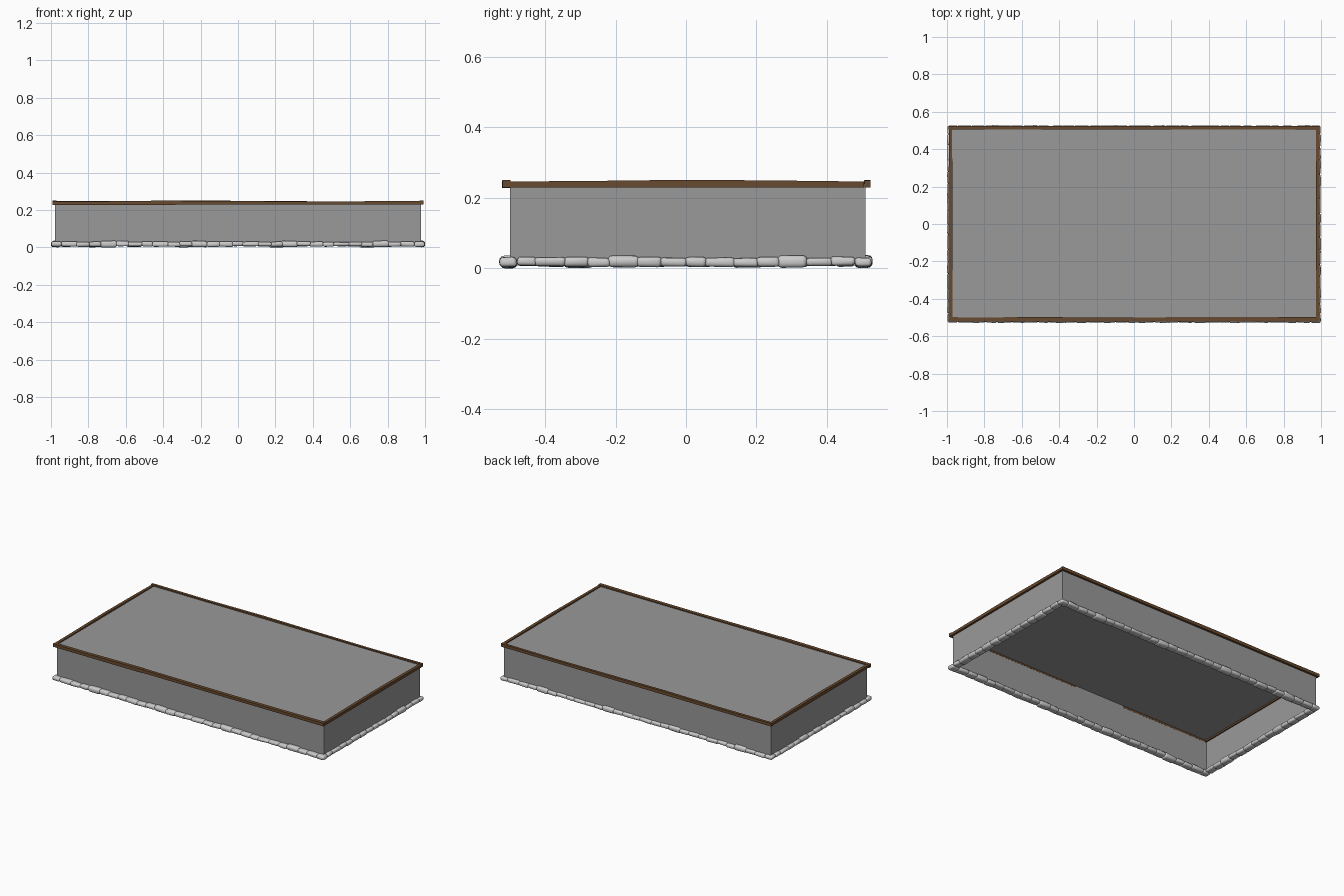
import bpy, bmesh, math, random
from mathutils import Matrix, Vector

if "Cube" in bpy.data.objects:
    bpy.data.objects.remove(bpy.data.objects["Cube"])

random.seed(4)
WX, Y0, Y1, TOP = 0.979, -0.499, 0.510, 0.240


def material(name, rgb):
    m = bpy.data.materials.new(name)
    m.diffuse_color = (*rgb, 1)
    m.use_nodes = True
    m.node_tree.nodes["Principled BSDF"].inputs["Base Color"].default_value = m.diffuse_color
    return m


wood = material("wood", (0.14, 0.068, 0.028))
dark_grey = material("dark_grey", (0.32, 0.32, 0.32))


def finish(bm, name, mat=None, smooth=False):
    me = bpy.data.meshes.new(name)
    bmesh.ops.recalc_face_normals(bm, faces=bm.faces)
    bm.to_mesh(me)
    bm.free()
    ob = bpy.data.objects.new(name, me)
    bpy.context.collection.objects.link(ob)
    if mat:
        me.materials.append(mat)
    if smooth:
        bpy.ops.object.select_all(action='DESELECT')
        ob.select_set(True)
        bpy.context.view_layer.objects.active = ob
        bpy.ops.object.shade_smooth_by_angle(angle=math.radians(50))
    return ob


# Platform shell, open underneath
bm = bmesh.new()
bmesh.ops.create_cube(bm, size=1)
for v in bm.verts:
    v.co = (WX * (1 if v.co.x > 0 else -1), Y1 if v.co.y > 0 else Y0,
            TOP if v.co.z > 0 else 0.008)
under = [f for f in bm.faces if all(v.co.z < 0.1 for v in f.verts)]
bmesh.ops.delete(bm, geom=under, context='FACES_ONLY')
finish(bm, "platform_shell", dark_grey)


# Timber edging: lofted square bars with slightly uneven sections
def beam(name, start, end, width, tops, bottom=0.229):
    a, b = Vector(start), Vector(end)
    side = Vector((-(b - a).y, (b - a).x)).normalized() * width / 2
    bm = bmesh.new()
    rings = []
    for i, top in enumerate(tops):
        p = a.lerp(b, i / (len(tops) - 1))
        s = side * random.uniform(0.88, 1.05)
        rings.append([bm.verts.new((p.x + k * s.x, p.y + k * s.y, z))
                      for k, z in ((-1, bottom), (1, bottom), (1, top), (-1, top))])
    for r, q in zip(rings, rings[1:]):
        for k in range(4):
            bm.faces.new((r[k], r[(k + 1) % 4], q[(k + 1) % 4], q[k]))
    bm.faces.new(rings[0])
    bm.faces.new(rings[-1])
    finish(bm, name, wood)


beam("front_beam_left", (-0.993, -0.510), (-0.333, -0.510), 0.025,
     [0.247, 0.246, 0.249, 0.251], 0.227)
beam("front_beam_right", (-0.333, -0.510), (0.992, -0.510), 0.023,
     [0.250, 0.248, 0.246, 0.247, 0.250])
beam("back_beam", (-0.993, 0.515), (0.992, 0.515), 0.019,
     [0.249, 0.247, 0.251, 0.248, 0.246, 0.249])
for name, x in (("left_beam", -0.981), ("right_beam", 0.983)):
    beam(name, (x, -0.498), (x, 0.506), 0.019, [0.246, 0.248, 0.251, 0.249, 0.246])


# Rounded, irregular footing stones
def add_stone(bm, centre, angle, length, depth, low, high):
    stone = bmesh.new()
    bmesh.ops.create_cube(stone, size=1)
    for v in stone.verts:
        v.co = (v.co.x * length * random.uniform(0.9, 1.08),
                v.co.y * depth * random.uniform(0.86, 1.05),
                v.co.z * (high - low) * random.uniform(0.8, 1.05))
    bmesh.ops.bevel(stone, geom=stone.edges[:], offset=(high - low) * 0.36,
                    segments=3, profile=0.5, affect='EDGES', clamp_overlap=True)
    stone.transform(Matrix.Translation((*centre, (low + high) / 2))
                    @ Matrix.Rotation(angle, 4, 'Z'))
    tmp = bpy.data.meshes.new("tmp")
    stone.to_mesh(tmp)
    stone.free()
    bm.from_mesh(tmp)
    bpy.data.meshes.remove(tmp)


PATTERN = [0.055, 0.08, 0.065, 0.06, 0.08, 0.065, 0.07]


def stone_row(name, start, end, angle):
    a, b = Vector(start), Vector(end)
    total = (b - a).length
    widths = [PATTERN[i % 7] for i in range(round(total / 0.07))]
    scale = total / sum(widths)
    bm = bmesh.new()
    t = 0
    for i, w in enumerate(widths):
        w *= scale
        tall = i % 7 == 4
        p = a.lerp(b, (t + w / 2) / total)
        end_stone = i in (0, len(widths) - 1)
        add_stone(bm, p, angle + random.uniform(-0.06, 0.06), w * (1.0 if end_stone else 1.1),
                  0.049, 0.0 if tall else random.uniform(0.002, 0.007),
                  0.037 if tall else random.uniform(0.029, 0.034))
        t += w
    finish(bm, name, smooth=True)


stone_row("front_stones", (-0.998, -0.504), (0.998, -0.504), 0)
stone_row("back_stones", (0.998, 0.503), (-0.998, 0.503), math.pi)
stone_row("right_stones", (0.975, -0.48), (0.975, 0.48), math.pi / 2)
stone_row("left_stones", (-0.975, 0.48), (-0.975, -0.48), -math.pi / 2)
